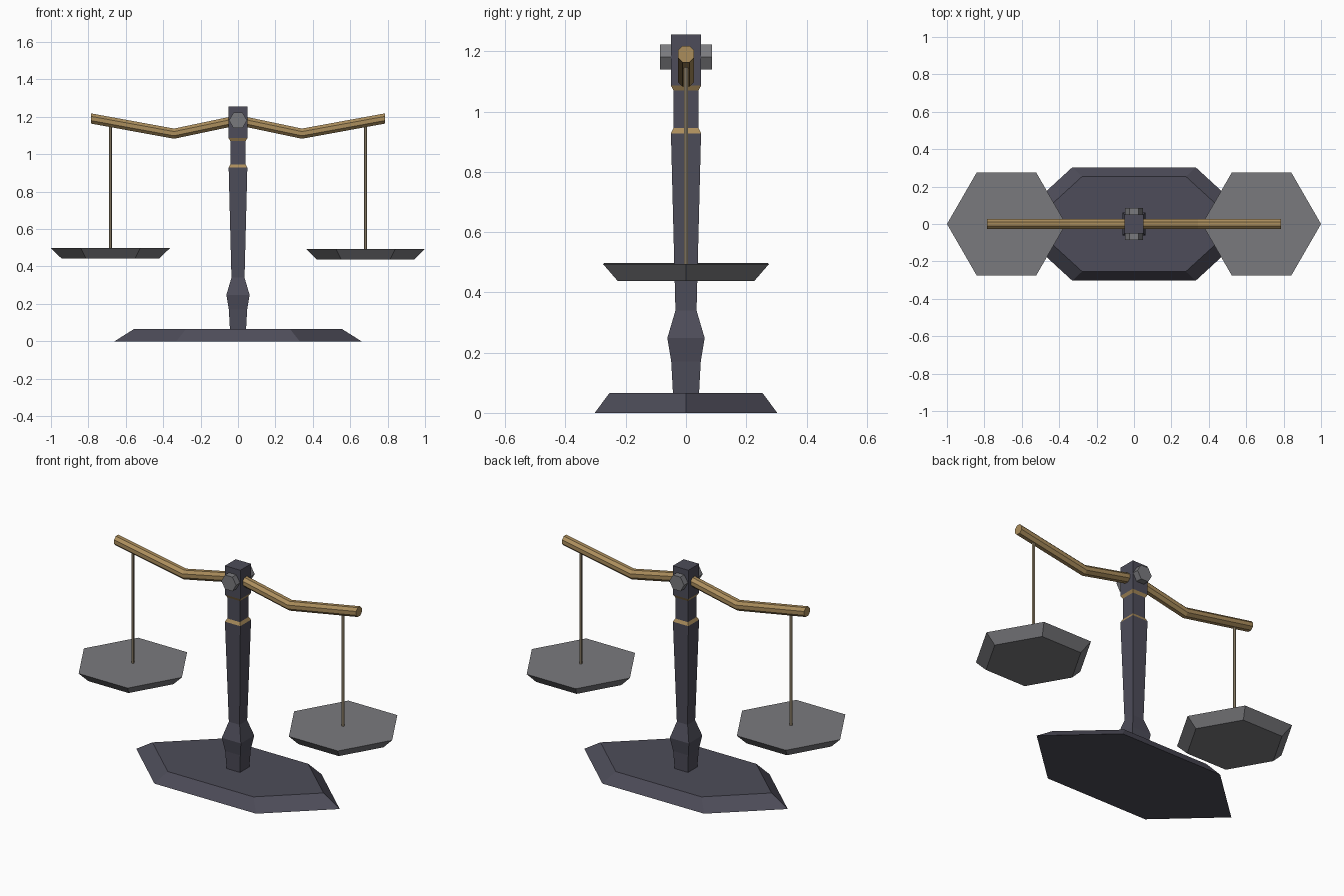
import bpy, bmesh, math
from mathutils import Vector

if "Cube" in bpy.data.objects:
    bpy.data.objects.remove(bpy.data.objects["Cube"])


def mat(name, col):
    m = bpy.data.materials.new(name)
    m.diffuse_color = (*col, 1)
    m.use_nodes = True
    m.node_tree.nodes["Principled BSDF"].inputs["Base Color"].default_value = m.diffuse_color
    return m


dark = mat("dark slate metal", (0.075, 0.073, 0.100))
grey = mat("grey metal", (0.195, 0.195, 0.208))
gold = mat("aged brass", (0.41, 0.27, 0.108))
tan = mat("pale rod metal", (0.36, 0.29, 0.19))


def loft(name, rings, mats):
    """Join a list of equal-length rings of points into a capped solid."""
    bm = bmesh.new()
    loops = [[bm.verts.new(p) for p in r] for r in rings]
    n = len(loops[0])
    for a, b in zip(loops, loops[1:]):
        for i in range(n):
            j = (i + 1) % n
            bm.faces.new((a[i], a[j], b[j], b[i]))
    bm.faces.new(loops[0][::-1])
    bm.faces.new(loops[-1])
    bmesh.ops.recalc_face_normals(bm, faces=bm.faces)
    me = bpy.data.meshes.new(name)
    bm.to_mesh(me)
    bm.free()
    ob = bpy.data.objects.new(name, me)
    bpy.context.collection.objects.link(ob)
    for m in mats:
        me.materials.append(m)
    return ob


def ring(n, rx, ry, centre, axis='Z', turn=0.0):
    """Regular polygon ring, stretched by rx / ry, facing the given axis."""
    c, pts = Vector(centre), []
    for i in range(n):
        a = turn + 2 * math.pi * i / n
        u, v = rx * math.cos(a), ry * math.sin(a)
        pts.append(c + Vector({'X': (0, u, v), 'Y': (u, 0, v), 'Z': (u, v, 0)}[axis]))
    return pts


# Base: stretched hexagon with sloping sides
H = math.sin(math.pi / 3)
loft("base", [ring(6, 0.66, 0.303 / H, (0, 0, 0)),
              ring(6, 0.555, 0.254 / H, (0, 0, 0.066))], [dark])

# Column: square profile, brass on the two sloping collars
profile = [(0.043, 0.06), (0.049, 0.17), (0.062, 0.248), (0.035, 0.34),
           (0.05, 0.928), (0.041, 0.946), (0.041, 1.07), (0.05, 1.086), (0.05, 1.256)]
R2 = math.sqrt(2)
column = loft("column", [ring(4, h * R2, h * R2, (0, 0, z), turn=math.pi / 4)
                         for h, z in profile], [dark, gold])
for f in column.data.polygons:
    if abs(f.center.z - 0.937) < 0.008 or abs(f.center.z - 1.078) < 0.008:
        f.material_index = 1

# Pivot bolt: hexagonal, runs front to back through the column head
loft("pivot_bolt", [ring(6, 0.048, 0.048, (0, y, 1.181), 'Y') for y in (-0.086, 0.086)], [grey])

# Both sides: bent beam arm, hanging rod, hexagonal pan
for side, s, top, bottom in (("left", -1, 0.498, 0.443), ("right", 1, 0.494, 0.438)):
    path = [(0.0, 1.182), (0.342, 1.110), (0.785, 1.191)]
    loft(side + "_beam_arm", [ring(8, 0.0295, 0.0295, (s * x, 0, z), 'X', math.pi / 8)
                              for x, z in path], [gold])
    px = s * 0.682
    loft(side + "_hanging_rod", [ring(6, 0.008, 0.008, (px, 0, z))
                                 for z in (top - 0.02, 1.17)], [tan])
    loft(side + "_pan", [ring(6, 0.262, 0.262, (px, 0, bottom)),
                         ring(6, 0.318, 0.318, (px, 0, top))], [grey])
